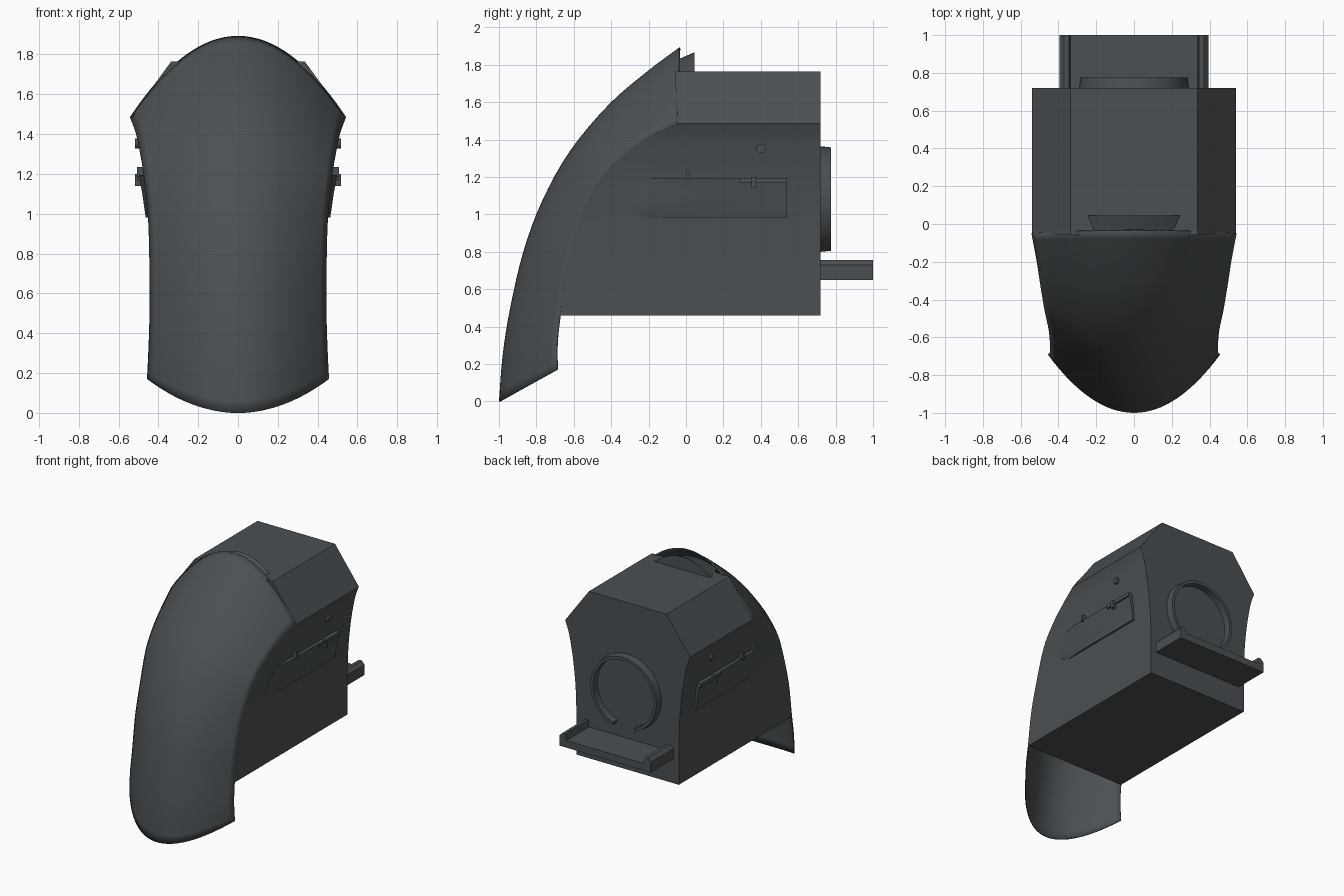
import bpy, bmesh, math
from mathutils import Vector

if "Cube" in bpy.data.objects:
    bpy.data.objects.remove(bpy.data.objects["Cube"])

mat = bpy.data.materials.new("dark slate grey")
mat.diffuse_color = (0.07, 0.08, 0.086, 1)
mat.use_nodes = True
mat.node_tree.nodes["Principled BSDF"].inputs["Base Color"].default_value = mat.diffuse_color


def build(name, verts, faces, smooth=True):
    """Mesh object with consistent outward normals."""
    bm = bmesh.new()
    vs = [bm.verts.new(v) for v in verts]
    for f in faces:
        bm.faces.new([vs[i] for i in f])
    bmesh.ops.recalc_face_normals(bm, faces=bm.faces)
    me = bpy.data.meshes.new(name)
    bm.to_mesh(me)
    bm.free()
    ob = bpy.data.objects.new(name, me)
    bpy.context.collection.objects.link(ob)
    me.materials.append(mat)
    if smooth:
        bpy.ops.object.select_all(action='DESELECT')
        ob.select_set(True)
        bpy.context.view_layer.objects.active = ob
        bpy.ops.object.shade_smooth_by_angle(angle=math.radians(25))
    return ob


def loft(name, rings, closed=True, caps=True, smooth=True):
    """Skin a list of equal-length rings."""
    n = len(rings[0])
    verts = [p for r in rings for p in r]
    faces = []
    for i in range(len(rings) - 1):
        for j in range(n if closed else n - 1):
            k = (j + 1) % n
            faces.append((i*n + j, i*n + k, (i+1)*n + k, (i+1)*n + j))
    if caps:
        faces += [tuple(range(n)), tuple(range(len(verts) - n, len(verts)))]
    return build(name, verts, faces, smooth)


def spline(pts, steps=4):
    """Catmull-Rom samples through pts."""
    p = [Vector(q) for q in pts]
    p = [2*p[0] - p[1]] + p + [2*p[-1] - p[-2]]
    out = []
    for i in range(1, len(p) - 2):
        a, b, c, d = p[i-1:i+3]
        for s in range(steps):
            t = s / steps
            out.append(0.5*(2*b + (c - a)*t + (2*a - 5*b + 4*c - d)*t*t
                            + (3*b - a - 3*c + d)*t**3))
    return out + [p[-2]]


def box(name, x0, x1, y0, y1, z0, z1):
    r = [[(x, y0, z0), (x, y1, z0), (x, y1, z1), (x, y0, z1)] for x in (x0, x1)]
    return loft(name, r, smooth=False)


# Shield: parabolic sections between the centre ridge and the side edge
ridge = spline([(0, -1, 0), (0, -.98, .25), (0, -.94, .5), (0, -.87, .8), (0, -.77, 1.07),
                (0, -.62, 1.34), (0, -.41, 1.59), (0, -.2, 1.77), (0, -.035, 1.893)])
edge = spline([(.457, -.69, .17), (.45, -.69, .32), (.445, -.672, .48), (.445, -.635, .735),
               (.452, -.56, .98), (.473, -.46, 1.187), (.495, -.33, 1.32),
               (.515, -.2, 1.41), (.543, -.05, 1.485)])
N = 16
rings = []
for c, e in zip(ridge, edge):
    ring = []
    for j in range(-N, N + 1):
        t = j / N
        p = c + (e - c) * t * t
        ring.append((e.x * t, p.y, p.z))
    rings.append(ring)
shield = loft("front_shield", rings, closed=False, caps=False)
m = shield.modifiers.new("thickness", 'SOLIDIFY')
m.thickness = 0.008
m.offset = -1

# Body: stacked rectangles whose front follows the shield edge
levels = [(.442, -.674, .46)] + [(e.x - .002, e.y, e.z) for e in edge if e.z > .5]
levels.append((.335, -.057, 1.765))
loft("body", [[(-w, f, z), (w, f, z), (w, .72, z), (-w, .72, z)] for w, f, z in levels])


def width(z):
    for a, b in zip(levels, levels[1:]):
        if a[2] <= z <= b[2]:
            return a[0] + (b[0] - a[0]) * (z - a[2]) / (b[2] - a[2])


# Small hood behind the shield tip
hood = []
for y, w, top in ((-.12, .18, 1.80), (-.04, .215, 1.83), (.045, .25, 1.866)):
    hood.append([(w*j/8, y, top - (top - 1.76)*(j/8)**2) for j in range(-8, 9)])
loft("top_hood", hood)

# Rear ring, open at the bottom
rear = []
gap = math.radians(20)
for i in range(49):
    a = -math.pi/2 + gap + (2*math.pi - 2*gap) * i / 48
    rear.append([(r*math.cos(a), y, 1.073 + r*math.sin(a))
                 for r, y in ((.292, .71), (.285, .775), (.262, .775), (.262, .71))])
loft("rear_ring", rear)

# Rear step with raised chamfered rails
half = [(.395, .65), (.395, .73), (.37, .755), (.345, .755), (.335, .705)]
prof = half + [(-x, z) for x, z in reversed(half)]
loft("rear_step", [[(x, y, z) for x, z in prof] for y in (.71, 1.0)], smooth=False)

# Side panels and their small fittings
for s, side in ((1, "right"), (-1, "left")):
    panel = []
    for z, f, o in ((.98, -.2, .013), (1.02, -.305, .016), (1.1, -.27, .02), (1.195, -.22, .026)):
        w = width(z)
        panel.append([(s*(w - .02), f, z), (s*(w + .002), f, z), (s*(w + o), f + .12, z),
                      (s*(w + o), .54, z), (s*(w - .02), .54, z)])
    loft(side + "_side_panel", panel)
    box(side + "_panel_strip", s*.47, s*.506, .29, .54, 1.168, 1.195)
    box(side + "_panel_latch", s*.47, s*.516, .35, .375, 1.14, 1.2)
    box(side + "_panel_pin", s*.46, s*.507, 0, .02, 1.185, 1.235)
    knob = [[(s*x, .4 + .025*math.cos(a), 1.352 + .025*math.sin(a))
             for a in (math.tau*i/12 for i in range(12))] for x in (.48, .517)]
    loft(side + "_knob", knob)
